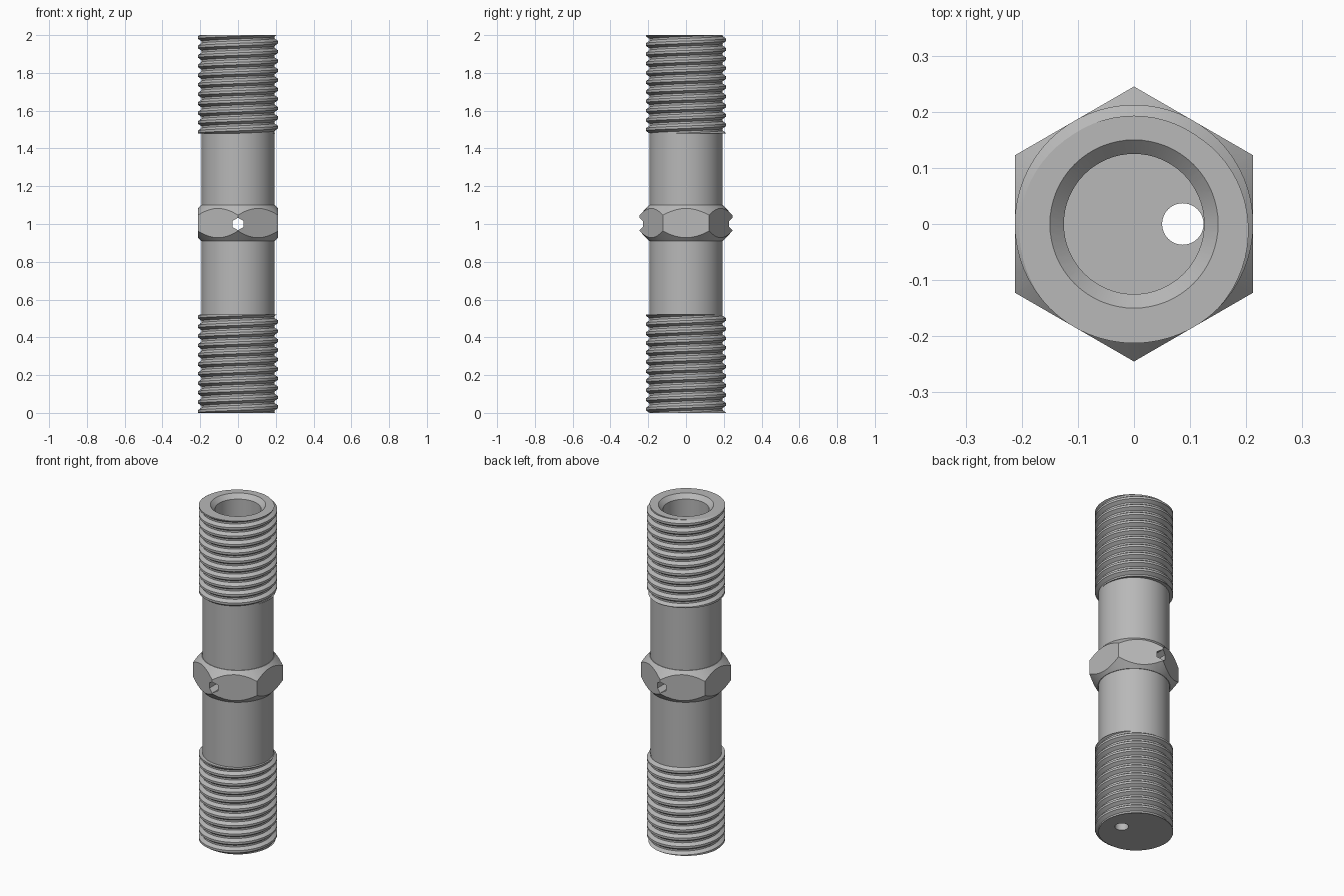
import bpy, bmesh, math
from mathutils import Matrix

cube = bpy.data.objects.get("Cube")
if cube:
    bpy.data.objects.remove(cube, do_unlink=True)

ROOT, CREST, PITCH = 0.193, 0.2125, 0.05
LOW_END, HIGH_START, TOP = 0.52, 1.48, 2.0
SEG = 64

steel = bpy.data.materials.new("plain_steel")
steel.use_nodes = True
grey = (0.48, 0.48, 0.48, 1)
steel.diffuse_color = grey
steel.node_tree.nodes["Principled BSDF"].inputs["Base Color"].default_value = grey


def make_object(name, bm):
    bmesh.ops.recalc_face_normals(bm, faces=bm.faces)
    mesh = bpy.data.meshes.new(name)
    bm.to_mesh(mesh)
    bm.free()
    mesh.materials.append(steel)
    obj = bpy.data.objects.new(name, mesh)
    bpy.context.collection.objects.link(obj)
    return obj


def prism(name, radius, length, sides, matrix):
    bm = bmesh.new()
    bmesh.ops.create_cone(bm, cap_ends=True, segments=sides, radius1=radius,
                          radius2=radius, depth=length, matrix=matrix)
    return make_object(name, bm)


def lathe(name, profile, sides):
    bm = bmesh.new()
    verts = [bm.verts.new((r, 0, z)) for r, z in profile]
    edges = [bm.edges.new(pair) for pair in zip(verts, verts[1:])]
    bmesh.ops.spin(bm, geom=verts + edges, cent=(0, 0, 0), axis=(0, 0, 1),
                   angle=math.tau, steps=sides)
    bmesh.ops.remove_doubles(bm, verts=bm.verts, dist=1e-5)
    return make_object(name, bm)


def combine(target, tool, operation):
    mod = target.modifiers.new(operation.lower(), 'BOOLEAN')
    mod.operation, mod.object, mod.solver = operation, tool, 'EXACT'
    bpy.ops.object.select_all(action='DESELECT')
    bpy.context.view_layer.objects.active = target
    target.select_set(True)
    bpy.ops.object.modifier_apply(modifier=mod.name)
    bpy.data.objects.remove(tool, do_unlink=True)


def thread_rows(angle, start, end):
    """Radius and height up one side of a right-handed helical thread."""
    turn = (angle + math.pi / 2) / math.tau
    rows = []
    for k in range(-13, 3):
        for u in (-0.4, -0.13, 0.13, 0.4):
            z = min(max(end + PITCH * (k + u + turn), start), end)
            phase = (z - end) / PITCH - turn
            off = abs(phase - round(phase))
            lift = min(max((0.4 - off) / 0.27, 0), 1)
            rows.append((ROOT + (CREST - ROOT) * lift, z))
    return rows


# Stem: lower thread, plain shank and upper thread in one closed skin
bm = bmesh.new()
columns = []
for i in range(SEG + 1):
    a = math.tau * i / SEG
    rows = ([(0, 0)] + thread_rows(a, 0, LOW_END)
            + [(ROOT, LOW_END), (ROOT, HIGH_START)]
            + thread_rows(a, HIGH_START, TOP) + [(0, TOP)])
    columns.append([bm.verts.new((r * math.cos(a), r * math.sin(a), z)) for r, z in rows])
for left, right in zip(columns, columns[1:]):
    for j in range(len(left) - 1):
        bm.faces.new((left[j], right[j], right[j + 1], left[j + 1]))
bmesh.ops.remove_doubles(bm, verts=bm.verts, dist=1e-5)
stem = make_object("threaded_stem", bm)

# Hexagonal collar with turned chamfers at both ends
collar = prism("hex_collar", 0.245, 0.19, 6, Matrix.Translation((0, 0, 1.005)))
turned = lathe("chamfer_tool", [(0, 0.909), (0.195, 0.909), (0.25, 0.968),
                                (0.25, 1.042), (0.195, 1.101), (0, 1.101)], 48)
combine(collar, turned, 'INTERSECT')
combine(stem, collar, 'UNION')

# Blind bore with a countersunk mouth
bore = lathe("bore_tool", [(0, 0.1), (0.125, 0.1), (0.125, 1.975),
                           (0.16, 2.01), (0, 2.01)], 64)
combine(stem, bore, 'DIFFERENCE')

# Off-centre drain hole through the floor
drain = prism("drain_tool", 0.037, 0.4, 32, Matrix.Translation((0.087, 0, 0)))
combine(stem, drain, 'DIFFERENCE')

# Six-sided cross hole through the collar, front to back
cross = prism("cross_hole_tool", 0.033, 0.6, 6,
              Matrix.Translation((0, 0, 1)) @ Matrix.Rotation(math.pi / 2, 4, 'X'))
combine(stem, cross, 'DIFFERENCE')

bpy.ops.object.select_all(action='DESELECT')
stem.select_set(True)
bpy.context.view_layer.objects.active = stem
bpy.ops.object.shade_smooth_by_angle(angle=math.radians(25))
